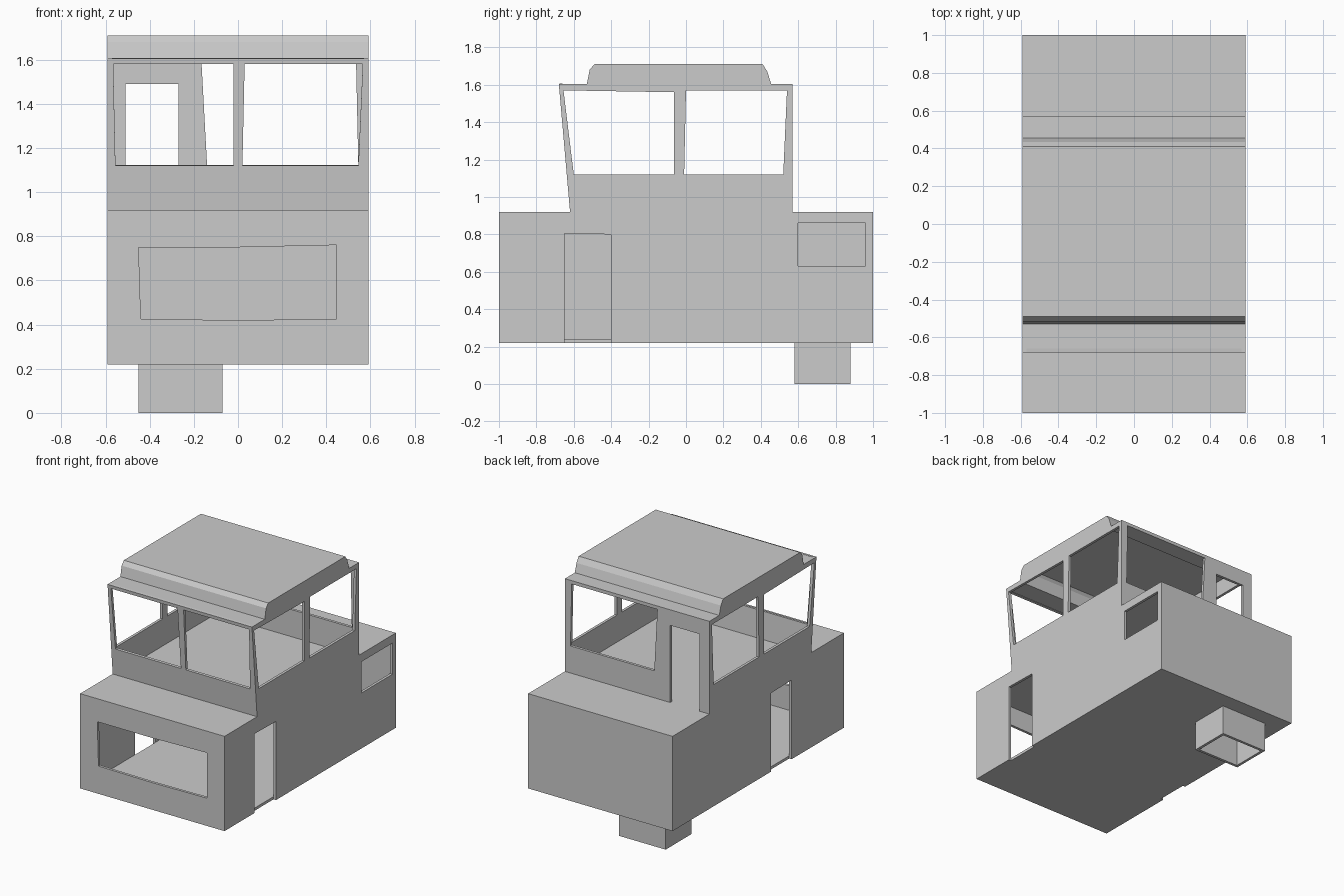
import bpy, bmesh
from mathutils import Vector

cube = bpy.data.objects.get("Cube")
if cube:
    bpy.data.objects.remove(cube, do_unlink=True)

GREY = (0.6, 0.6, 0.6, 1.0)
paint = bpy.data.materials.new("plain_grey")
paint.use_nodes = True
paint.diffuse_color = GREY
paint.node_tree.nodes["Principled BSDF"].inputs["Base Color"].default_value = GREY

WALL = 0.02
HALF = 0.59            # half width of the body
INNER = HALF - WALL    # cross panels butt against the side walls
BASE, DECK, EAVE = 0.22, 0.92, 1.605


def finish(name, bm, outward):
    """Orient the sheet outward and thicken it inward."""
    outward = Vector(outward)
    bm.normal_update()
    for f in bm.faces:
        if f.normal.dot(outward) < 0:
            f.normal_flip()
    mesh = bpy.data.meshes.new(name)
    bm.to_mesh(mesh)
    bm.free()
    mesh.materials.append(paint)
    ob = bpy.data.objects.new(name, mesh)
    bpy.context.collection.objects.link(ob)
    mod = ob.modifiers.new("wall_thickness", "SOLIDIFY")
    mod.thickness = WALL
    mod.offset = -1
    mod.use_even_offset = True
    return ob


def panel(name, loops, place, outward):
    """Flat sheet: the first loop is the outline, the others are openings."""
    bm = bmesh.new()
    edges = []
    for loop in loops:
        vs = [bm.verts.new(place(*p)) for p in loop]
        edges += [bm.edges.new((a, b)) for a, b in zip(vs, vs[1:] + vs[:1])]
    bmesh.ops.triangle_fill(bm, edges=edges, use_beauty=True, normal=Vector(outward))
    return finish(name, bm, outward)


def rect(a0, a1, b0, b1):
    return [(a0, b0), (a1, b0), (a1, b1), (a0, b1)]


# Raised roof section, front to back
roof_rise = [(-0.53, EAVE), (-0.515, 1.68), (-0.49, 1.71),
             (0.41, 1.71), (0.435, 1.67), (0.455, EAVE)]

# Side walls with cabin windows and a doorway each
side_windows = [
    [(-0.655, 1.57), (-0.065, 1.56), (-0.065, 1.12), (-0.6, 1.12)],
    [(0.0, 1.57), (0.54, 1.57), (0.52, 1.12), (-0.01, 1.12)],
]


def side_wall(name, side, door, extra):
    d0, d1 = door
    outline = [(-1, BASE), (d0, BASE), (d0, 0.805), (d1, 0.80), (d1, BASE),
               (1, BASE), (1, DECK), (0.57, DECK), (0.57, EAVE)]
    outline += roof_rise[::-1] + [(-0.68, EAVE), (-0.62, DECK), (-1, DECK)]
    panel(name, [outline] + side_windows + extra,
          lambda y, z: (side * HALF, y, z), (side, 0, 0))


side_wall("left_side_wall", 1, (-0.65, -0.4), [rect(0.6, 0.96, 0.63, 0.86)])
side_wall("right_side_wall", -1, (-0.39, -0.15), [])

# Lower body: front with wide opening, closed back
hull = rect(-INNER, INNER, BASE, DECK)
front_opening = [(-0.45, 0.75), (0, 0.75), (0.445, 0.76), (0.445, 0.425),
                 (0, 0.42), (-0.44, 0.425)]
panel("hull_front", [hull, front_opening], lambda x, z: (x, -1, z), (0, -1, 0))
panel("hull_back", [hull], lambda x, z: (x, 1, z), (0, 1, 0))

# Floor and deck
sheet = rect(-INNER, INNER, -1 + WALL, 1 - WALL)
panel("hull_floor", [sheet], lambda x, y: (x, y, BASE), (0, 0, -1))
panel("deck", [sheet], lambda x, y: (x, y, DECK), (0, 0, 1))

# Leaning cabin front with two windows
windscreens = [
    [(-0.565, 1.58), (-0.02, 1.58), (-0.02, 1.12), (-0.555, 1.12)],
    [(0.03, 1.58), (0.565, 1.58), (0.545, 1.12), (0.02, 1.12)],
]
panel("cabin_front", [rect(-INNER, INNER, DECK, EAVE)] + windscreens,
      lambda x, z: (x, -0.62 - 0.06 * (z - DECK) / (EAVE - DECK), z), (0, -1, 0))

# Cabin back with a doorway and a wide window
back_outline = [(-INNER, DECK), (-0.51, DECK), (-0.51, 1.49), (-0.27, 1.49),
                (-0.27, DECK), (INNER, DECK), (INNER, EAVE), (-INNER, EAVE)]
back_window = [(-0.165, 1.58), (0.535, 1.58), (0.545, 1.12), (-0.14, 1.12)]
panel("cabin_back", [back_outline, back_window],
      lambda x, z: (x, 0.57, z), (0, 1, 0))

# Roof sheet following the raised profile
bm = bmesh.new()
profile = [(-0.66, EAVE)] + roof_rise + [(0.55, EAVE)]
rows = [[bm.verts.new((x, y, z)) for x in (-INNER, INNER)] for y, z in profile]
for (a, b), (c, d) in zip(rows, rows[1:]):
    bm.faces.new((a, b, d, c))
finish("roof", bm, (0, 0, 1))

# Open chute under the back of the hull
x0, x1, y0, y1 = -0.45, -0.07, 0.58, 0.88
for name, x, s in (("chute_right", x0, -1), ("chute_left", x1, 1)):
    panel(name, [rect(y0, y1, 0, BASE)], lambda y, z: (x, y, z), (s, 0, 0))
for name, y, s in (("chute_front", y0, -1), ("chute_back", y1, 1)):
    panel(name, [rect(x0 + WALL, x1 - WALL, 0, BASE)],
          lambda u, z: (u, y, z), (0, s, 0))
